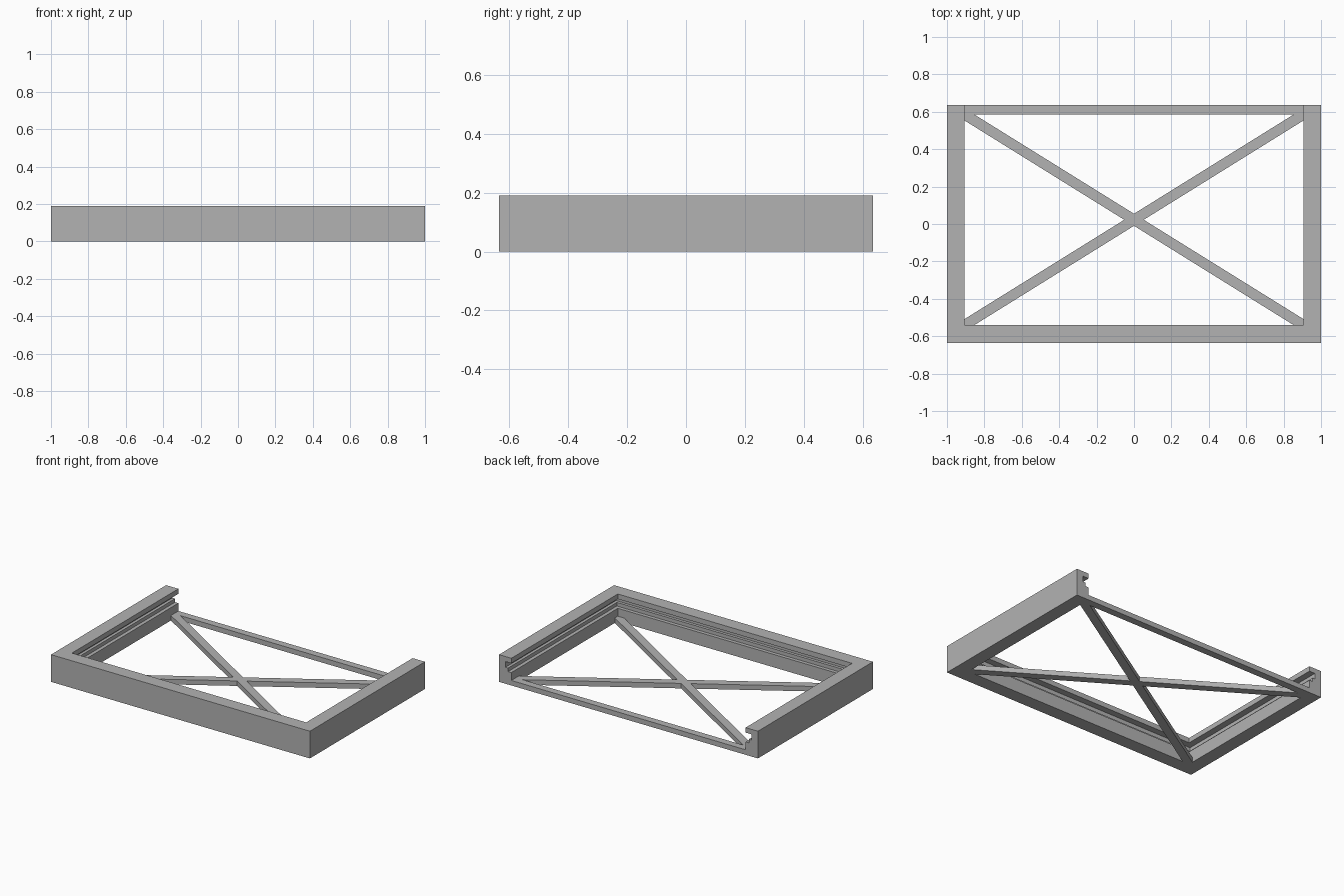
import bpy, bmesh, math
from mathutils import Matrix, Vector

cube = bpy.data.objects.get("Cube")
if cube:
    bpy.data.objects.remove(cube, do_unlink=True)

X, Y = 1.0, 0.635          # outer half sizes
W, H = 0.095, 0.19         # grooved rail width and height
BACK, LOW = 0.05, 0.035    # back rail depth, height of the low bars

grey = bpy.data.materials.new("plain grey")
grey.use_nodes = True
colour = (0.45, 0.45, 0.45, 1)
grey.diffuse_color = colour
grey.node_tree.nodes["Principled BSDF"].inputs["Base Color"].default_value = colour


def finish(name, bm):
    bmesh.ops.recalc_face_normals(bm, faces=bm.faces)
    mesh = bpy.data.meshes.new(name)
    bm.to_mesh(mesh)
    bm.free()
    mesh.materials.append(grey)
    ob = bpy.data.objects.new(name, mesh)
    bpy.context.collection.objects.link(ob)
    return ob


def bar(name, centre, size, angle=0):
    bm = bmesh.new()
    place = Matrix.Translation(centre) @ Matrix.Rotation(angle, 4, "Z") @ Matrix.Diagonal((*size, 1))
    bmesh.ops.create_cube(bm, size=1, matrix=place)
    return finish(name, bm)


# Three-sided frame: grooved profile (inset, height) swept with mitred corners
profile = [(0, 0), (W, 0), (W, 0.09), (0.07, 0.09), (0.07, 0.115), (0.05, 0.115),
           (0.05, 0.155), (W, 0.155), (W, H), (0, H)]
stations = [(-X, Y, 1, 0), (-X, -Y, 1, 1), (X, -Y, -1, 1), (X, Y, -1, 0)]
bm = bmesh.new()
rings = [[bm.verts.new((x + dx * d, y + dy * d, z)) for d, z in profile]
         for x, y, dx, dy in stations]
for a, b in zip(rings, rings[1:]):
    for i in range(len(profile)):
        j = (i + 1) % len(profile)
        bm.faces.new((a[i], a[j], b[j], b[i]))
bm.faces.new(rings[0])
bm.faces.new(rings[-1])
finish("grooved_frame", bm)

# Low rail closing the back
inner_x, inner_front, inner_back = X - W, -Y + W, Y - BACK
bar("back_rail", (0, Y - BACK / 2, LOW / 2), (2 * inner_x, BACK, LOW))

# Diagonal braces, overlong then trimmed to the inner opening
middle = Vector((0, (inner_front + inner_back) / 2, LOW / 2))
span_x, span_y = 2 * inner_x, inner_back - inner_front
for name, side in (("brace_rising", 1), ("brace_falling", -1)):
    ob = bar(name, middle, (math.hypot(span_x, span_y) + 0.1, 0.055, LOW),
             side * math.atan2(span_y, span_x))
    bm = bmesh.new()
    bm.from_mesh(ob.data)
    for point, normal in (((inner_x, 0, 0), (1, 0, 0)), ((-inner_x, 0, 0), (-1, 0, 0)),
                          ((0, inner_back, 0), (0, 1, 0)), ((0, inner_front, 0), (0, -1, 0))):
        cut = bmesh.ops.bisect_plane(bm, geom=bm.verts[:] + bm.edges[:] + bm.faces[:],
                                     plane_co=point, plane_no=normal, clear_outer=True)
        edges = [e for e in cut["geom_cut"] if isinstance(e, bmesh.types.BMEdge)]
        bmesh.ops.holes_fill(bm, edges=edges)
    bmesh.ops.recalc_face_normals(bm, faces=bm.faces)
    bm.to_mesh(ob.data)
    bm.free()
